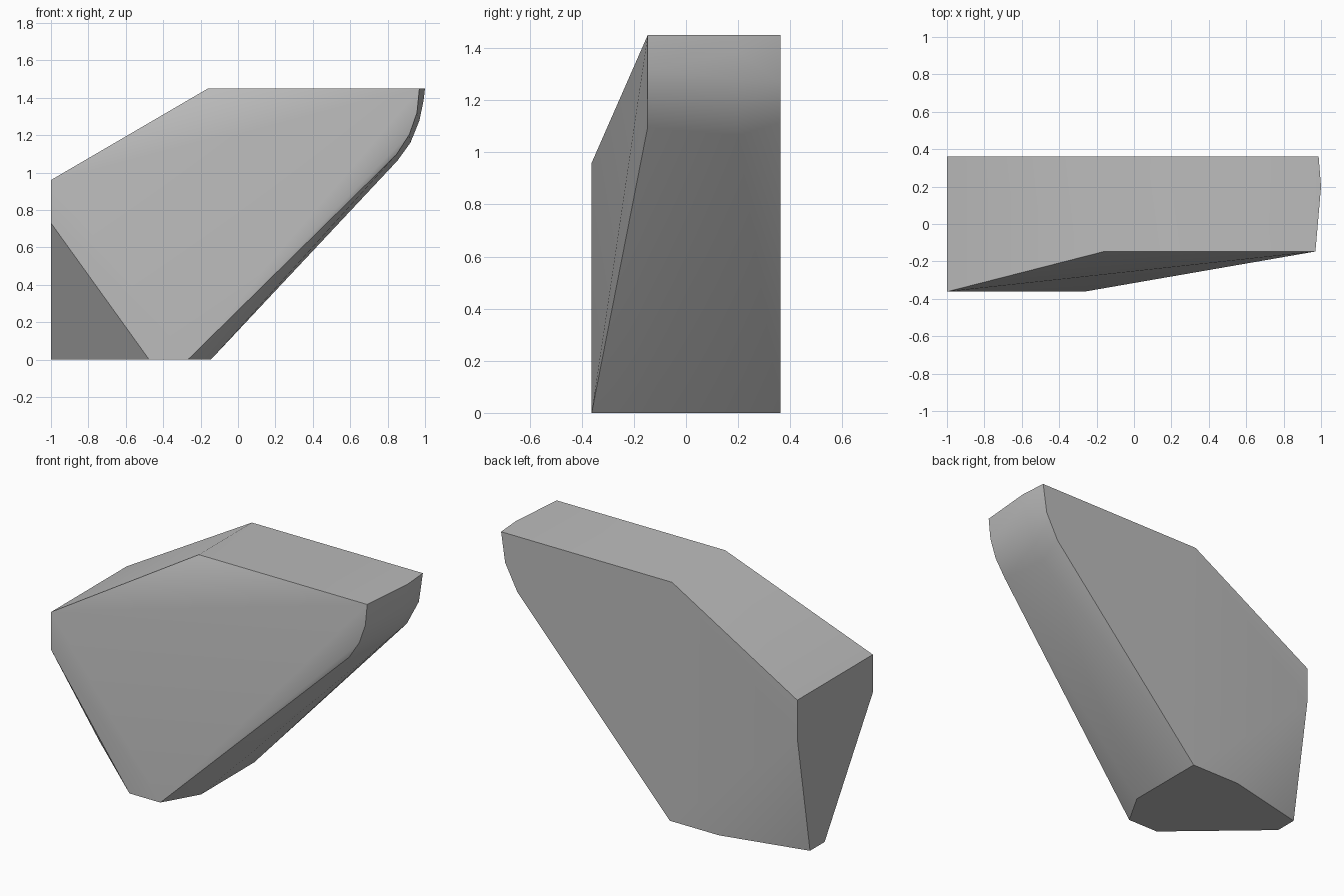
import bpy
import bmesh
import math

cube = bpy.data.objects.get("Cube")
if cube:
    bpy.data.objects.remove(cube, do_unlink=True)

FRONT, BACK, SHOULDER, BULGE = -0.362, 0.362, -0.147, 0.2
TOP = 1.45


def section(y, outline):
    """Place an x/z outline at depth y."""
    return [(x, y, z) for x, z in outline]


# Corners of the stone, grouped by depth
corners = []
corners += section(FRONT, [(-1, 0.96), (-1, 0.73), (-0.475, 0), (-0.268, 0)])
corners += section(SHOULDER, [(-0.16, TOP), (0.97, TOP), (0.957, 1.32),
                              (0.917, 1.205), (0.848, 1.097), (-0.145, 0)])
corners += section(BULGE, [(1, TOP), (0.992, 1.385), (0.97, 1.278),
                           (0.922, 1.16), (0.853, 1.064)])
corners += section(BACK, [(-1, 0.96), (-1, 0.73), (-0.475, 0), (-0.145, 0),
                          (0.879, 1.115), (0.96, 1.27), (0.987, TOP), (-0.16, TOP)])
# Undercut foot at the narrow end
corners += [(-1, 0.1, 0), (-1, 0.24, 0)]

# Wrap the corners in a faceted skin
bm = bmesh.new()
for co in corners:
    bm.verts.new(co)
hull = bmesh.ops.convex_hull(bm, input=bm.verts)
loose = {g for g in hull["geom_interior"] + hull["geom_unused"]
         if isinstance(g, bmesh.types.BMVert)}
bmesh.ops.delete(bm, geom=list(loose), context='VERTS')
bmesh.ops.dissolve_limit(bm, angle_limit=math.radians(0.5),
                         verts=bm.verts, edges=bm.edges)
bmesh.ops.recalc_face_normals(bm, faces=bm.faces)
mesh = bpy.data.meshes.new("stone_block")
bm.to_mesh(mesh)
bm.free()

stone = bpy.data.objects.new("stone_block", mesh)
bpy.context.collection.objects.link(stone)

# Plain grey stone
grey = bpy.data.materials.new("stone_grey")
grey.use_nodes = True
colour = (0.5, 0.5, 0.5, 1)
grey.diffuse_color = colour
grey.node_tree.nodes["Principled BSDF"].inputs["Base Color"].default_value = colour
mesh.materials.append(grey)

# Soft shading with crisp main edges
bpy.ops.object.select_all(action='DESELECT')
stone.select_set(True)
bpy.context.view_layer.objects.active = stone
bpy.ops.object.shade_smooth_by_angle(angle=math.radians(35))
